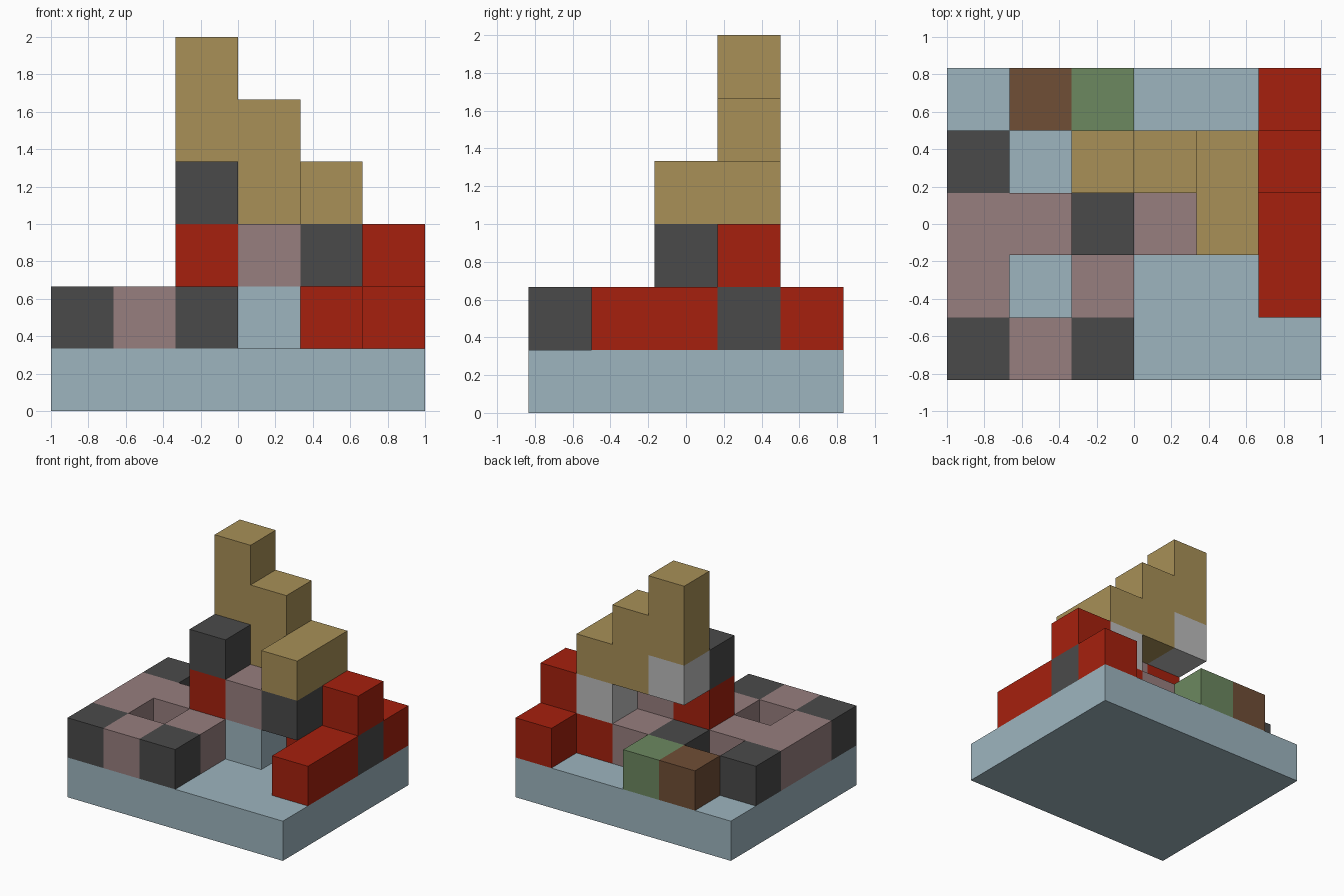
import bpy
import bmesh
from mathutils import Vector

if "Cube" in bpy.data.objects:
    bpy.data.objects.remove(bpy.data.objects["Cube"], do_unlink=True)

S = 1 / 3                        # block size
ORIGIN = Vector((-3, -2.5, 0))   # grid corner, in blocks


def linear(c):
    c /= 255
    return c / 12.92 if c <= 0.04045 else ((c + 0.055) / 1.055) ** 2.4


def material(name, *rgb):
    colour = (*map(linear, rgb), 1)
    mat = bpy.data.materials.new(name)
    mat.use_nodes = True
    mat.diffuse_color = colour
    bsdf = mat.node_tree.nodes["Principled BSDF"]
    bsdf.inputs["Base Color"].default_value = colour
    bsdf.inputs["Roughness"].default_value = 0.9
    return mat


BLUE = material("pale blue", 157, 181, 191)
RED = material("brick red", 166, 32, 13)
MAUVE = material("dusty mauve", 151, 126, 126)
DARK = material("charcoal", 74, 74, 74)
TAN = material("sand", 168, 144, 87)
GREY = material("light grey", 188, 188, 188)
GREEN = material("moss green", 108, 136, 96)
BROWN = material("brown", 112, 78, 54)

# Each part: name, material, blocks as (column, row, level[, width, depth, height])
PARTS = [
    ("base_slab", BLUE, [(0, 0, 0, 6, 5, 1)]),
    ("base_pillar", BLUE, [(3, 2, 1)]),
    # square ring with charcoal corners
    ("ring_path", MAUVE, [(1, 0, 1), (0, 1, 1, 1, 2, 1), (1, 2, 1, 2, 1, 1), (2, 1, 1)]),
    ("ring_corners", DARK, [(0, 0, 1), (2, 0, 1), (0, 3, 1)]),
    # red wall on the left side
    ("left_wall", RED, [(5, 1, 1, 1, 2, 1), (5, 4, 1), (5, 3, 2)]),
    ("left_wall_insert", DARK, [(5, 3, 1)]),
    # blocks along the back
    ("green_block", GREEN, [(2, 4, 1)]),
    ("brown_block", BROWN, [(1, 4, 1)]),
    # supports under the stairs
    ("rear_foot", RED, [(4, 3, 1)]),
    ("rear_floor_dark", DARK, [(2, 3, 1)]),
    ("rear_floor_mauve", MAUVE, [(3, 3, 1)]),
    ("centre_red_block", RED, [(2, 2, 2)]),
    ("centre_mauve_block", MAUVE, [(3, 2, 2)]),
    ("centre_dark_blocks", DARK, [(2, 2, 3), (4, 2, 2)]),
    ("stair_supports", GREY, [(4, 3, 2), (2, 3, 3)]),
    # rising stairs
    ("stairs", TAN, [(4, 2, 3, 1, 2, 1), (3, 3, 3, 1, 1, 2), (2, 3, 4, 1, 1, 2)]),
]


def cells(blocks):
    for b in blocks:
        x, y, z, w, d, h = b if len(b) == 6 else (*b, 1, 1, 1)
        for i in range(w):
            for j in range(d):
                for k in range(h):
                    yield x + i, y + j, z + k


filled = {c for _, _, blocks in PARTS for c in cells(blocks)}


def build(name, mat, blocks):
    """Make cubes for the part and drop faces that touch another block."""
    bm = bmesh.new()
    for cell in cells(blocks):
        centre = Vector(cell) + Vector((0.5, 0.5, 0.5))
        verts = bmesh.ops.create_cube(bm, size=1)["verts"]
        faces = {f for v in verts for f in v.link_faces}
        bm.normal_update()
        hidden = [f for f in faces
                  if tuple(round(c + n) for c, n in zip(cell, f.normal)) in filled]
        for v in verts:
            v.co = (v.co + centre + ORIGIN) * S
        bmesh.ops.delete(bm, geom=hidden, context='FACES')
    bmesh.ops.remove_doubles(bm, verts=bm.verts, dist=0.001)
    bm.normal_update()
    mesh = bpy.data.meshes.new(name)
    bm.to_mesh(mesh)
    bm.free()
    mesh.materials.append(mat)
    bpy.context.collection.objects.link(bpy.data.objects.new(name, mesh))


for part in PARTS:
    build(*part)
